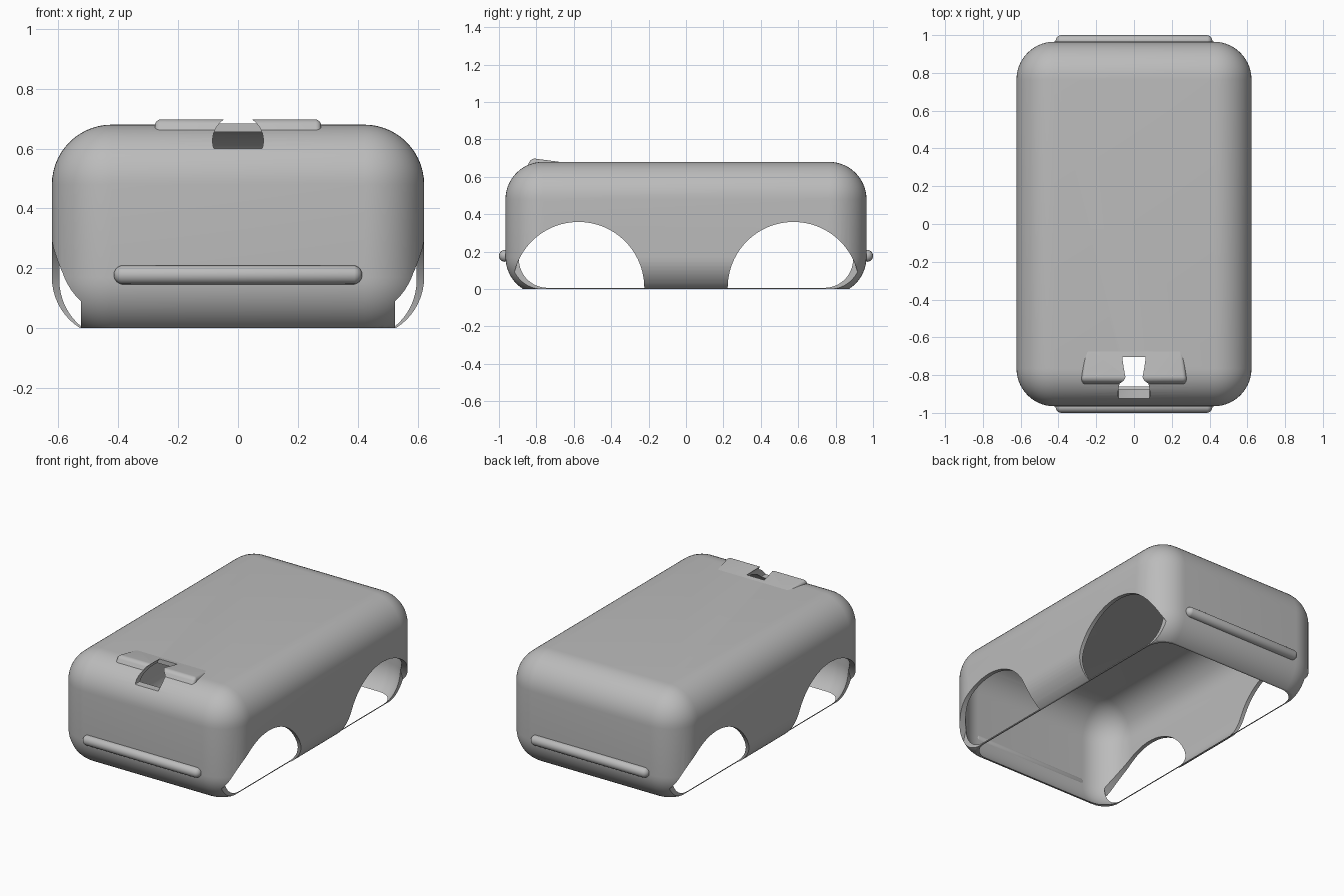
import bpy, bmesh, math
from mathutils import Matrix, Vector

default = bpy.data.objects.get("Cube")
if default:
    bpy.data.objects.remove(default, do_unlink=True)

grey = bpy.data.materials.new("shell_grey")
grey.use_nodes = True
colour = (0.5, 0.5, 0.5, 1)
grey.diffuse_color = colour
grey.node_tree.nodes["Principled BSDF"].inputs["Base Color"].default_value = colour


def finish(name, bm):
    bmesh.ops.recalc_face_normals(bm, faces=bm.faces)
    mesh = bpy.data.meshes.new(name)
    bm.to_mesh(mesh)
    bm.free()
    obj = bpy.data.objects.new(name, mesh)
    bpy.context.collection.objects.link(obj)
    mesh.materials.append(grey)
    return obj


def box(name, low, high, radius=0, segments=14):
    bm = bmesh.new()
    low, high = Vector(low), Vector(high)
    size = Matrix.Diagonal((*(high - low), 1))
    bmesh.ops.create_cube(bm, size=1, matrix=Matrix.Translation((low + high) / 2) @ size)
    if radius:
        bmesh.ops.bevel(bm, geom=bm.edges[:], offset=radius, segments=segments,
                        profile=0.5, affect='EDGES')
    return finish(name, bm)


def prism(name, points, direction):
    bm = bmesh.new()
    face = bm.faces.new([bm.verts.new(p) for p in points])
    new = bmesh.ops.extrude_face_region(bm, geom=[face])["geom"]
    bmesh.ops.translate(bm, vec=direction,
                        verts=[v for v in new if isinstance(v, bmesh.types.BMVert)])
    return finish(name, bm)


def activate(obj):
    bpy.ops.object.select_all(action='DESELECT')
    obj.select_set(True)
    bpy.context.view_layer.objects.active = obj


def cut(target, cutter, keep=False):
    activate(target)
    mod = target.modifiers.new("cut", 'BOOLEAN')
    mod.operation, mod.solver, mod.object = 'DIFFERENCE', 'EXACT', cutter
    bpy.ops.object.modifier_apply(modifier=mod.name)
    if not keep:
        bpy.data.objects.remove(cutter, do_unlink=True)


def smooth(obj):
    activate(obj)
    bpy.ops.object.shade_smooth_by_angle(angle=math.radians(30))


# Hollow body shell, open underneath
shell = box("body_shell", (-0.622, -0.965, -0.03), (0.622, 0.965, 0.68), 0.2)
cut(shell, box("cavity", (-0.597, -0.94, -0.04), (0.597, 0.94, 0.655), 0.2))
cut(shell, box("floor_cutter", (-1, -2, -1), (1, 2, 0)))

# Four wheel arches, cut only through the side walls
for side in (-1, 1):
    for end in (-1, 1):
        bm = bmesh.new()
        place = Matrix.Translation((side * 0.725, end * 0.575, 0.007))
        bmesh.ops.create_cone(bm, cap_ends=True, segments=96, radius1=0.352, radius2=0.352,
                              depth=0.4, matrix=place @ Matrix.Rotation(math.pi / 2, 4, 'Y'))
        cut(shell, finish("arch_cutter", bm))

# Raised lens hood on the roof, sloping away to the rear
profile = [(-0.85, 0.657), (-0.826, 0.7), (-0.66, 0.678), (-0.66, 0.657)]
hood = prism("lens_hood", [(-0.28, y, z) for y, z in profile], (0.56, 0, 0))
bm = bmesh.new()
bm.from_mesh(hood.data)
for v in bm.verts:
    if v.co.y > -0.7:
        v.co.x *= 0.93
rim = [e for e in bm.edges if all(v.co.z > 0.67 for v in e.verts)
       and any(v.co.y < -0.8 for v in e.verts)]
rim += [e for e in bm.edges if all(v.co.y < -0.8 for v in e.verts)
        and abs(e.verts[0].co.z - e.verts[1].co.z) > 0.01]
bmesh.ops.bevel(bm, geom=rim, offset=0.025, segments=6, profile=0.5, affect='EDGES',
                clamp_overlap=True)
bm.to_mesh(hood.data)
bm.free()

# Round lens opening with a flat sill, cut through hood and shell
ring = [(0.085 * math.cos(i * math.tau / 64), 0.626 + 0.085 * math.sin(i * math.tau / 64))
        for i in range(64)]
lens = prism("lens_cutter", [(x, -1.1, max(z, 0.6)) for x, z in ring if z > 0.592],
             (0, 0.395, 0))
cut(hood, lens, keep=True)
cut(shell, lens)

# Round-ended bumper bars, front and back
for name, y in (("front_bumper", -0.968), ("rear_bumper", 0.968)):
    bm = bmesh.new()
    bmesh.ops.create_uvsphere(bm, u_segments=24, v_segments=16, radius=0.032)
    for v in bm.verts:
        v.co.z += math.copysign(0.383, v.co.z) if abs(v.co.z) > 1e-5 else 0
    bmesh.ops.transform(bm, verts=bm.verts[:], matrix=Matrix.Translation((0, y, 0.178))
                        @ Matrix.Rotation(math.pi / 2, 4, 'Y'))
    smooth(finish(name, bm))

smooth(shell)
smooth(hood)
